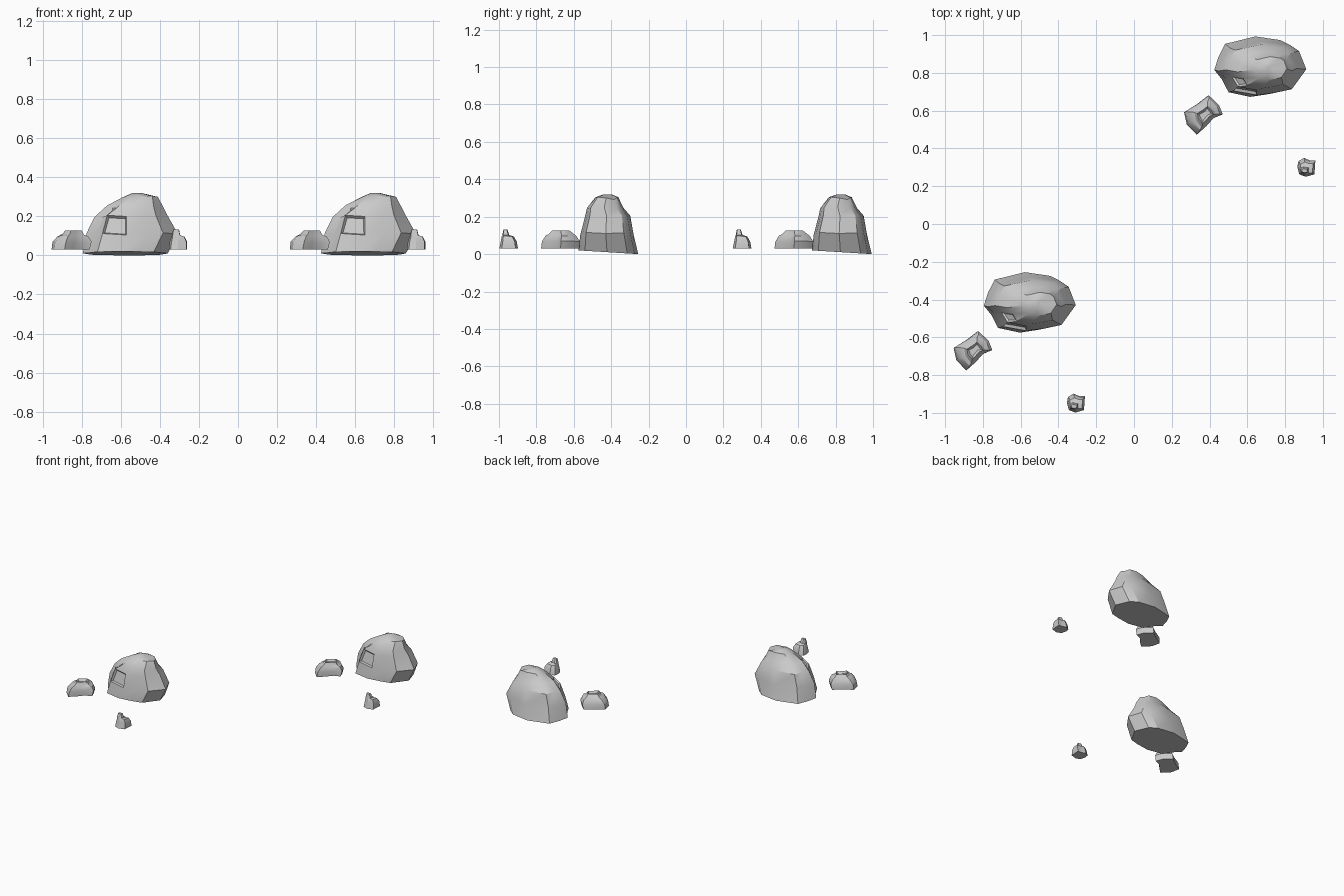
import bpy, bmesh, math, random
from mathutils import Vector

if "Cube" in bpy.data.objects:
    bpy.data.objects.remove(bpy.data.objects["Cube"])


def loft(name, outline, rings, offset, jitter, seed, tilt=0.0, dents=()):
    """Stack scaled copies of a footprint; rings are (z, x0, x1, y0, y1)."""
    rnd = random.Random(seed)
    xs, ys = [p[0] for p in outline], [p[1] for p in outline]
    bm = bmesh.new()
    loops = []
    for i, (z, x0, x1, y0, y1) in enumerate(rings):
        loop = []
        for x, y in outline:
            u = (x - min(xs)) / (max(xs) - min(xs))
            v = (y - min(ys)) / (max(ys) - min(ys))
            dz = tilt * (1 - v) if i == 0 else 0
            wob = jitter if 0 < i < len(rings) - 1 else 0
            loop.append(bm.verts.new((x0 + u * (x1 - x0), y0 + v * (y1 - y0),
                                      z + dz + rnd.uniform(-wob, wob))))
        loops.append(loop)
    n = len(outline)
    for a, b in zip(loops, loops[1:]):
        for k in range(n):
            bm.faces.new((a[k], a[(k + 1) % n], b[(k + 1) % n], b[k]))
    bm.faces.new(loops[0][::-1])
    bm.faces.new(loops[-1])
    bmesh.ops.recalc_face_normals(bm, faces=bm.faces)
    # chipped hollows: inset the face nearest each point and push it inward
    for point, depth in dents:
        f = min(bm.faces, key=lambda q: (q.calc_center_median() - Vector(point)).length)
        nrm = f.normal.copy()
        bmesh.ops.inset_region(bm, faces=[f], thickness=0.012)
        for v in f.verts:
            v.co -= nrm * depth
    me = bpy.data.meshes.new(name)
    bm.to_mesh(me)
    bm.free()
    ob = bpy.data.objects.new(name, me)
    ob.location = (offset[0], offset[1], 0)
    bpy.context.collection.objects.link(ob)
    bpy.ops.object.select_all(action='DESELECT')
    ob.select_set(True)
    bpy.context.view_layer.objects.active = ob
    bpy.ops.object.shade_smooth_by_angle(angle=math.radians(30))
    return ob


# Footprints, counter-clockwise
boulder_plan = [(-.795, -.43), (-.75, -.48), (-.71, -.55), (-.58, -.575),
                (-.47, -.56), (-.385, -.54), (-.305, -.42), (-.345, -.31),
                (-.40, -.27), (-.55, -.25), (-.73, -.29), (-.77, -.36)]
stone_plan = [(-.955, -.655), (-.94, -.72), (-.885, -.775), (-.84, -.735),
              (-.80, -.69), (-.75, -.67), (-.77, -.62), (-.825, -.568), (-.88, -.61)]
pebble_plan = [(-.355, -.945), (-.345, -.985), (-.31, -.998), (-.265, -.985),
               (-.26, -.91), (-.29, -.91), (-.32, -.897), (-.35, -.915)]

# Height sections: z, x range, y range
boulder_rings = [(0.0, -.795, -.36, -.575, -.255), (.11, -.775, -.308, -.565, -.28),
                 (.20, -.735, -.36, -.54, -.298), (.25, -.67, -.385, -.53, -.335),
                 (.297, -.59, -.41, -.485, -.362), (.32, -.54, -.495, -.44, -.40)]
stone_rings = [(.03, -.955, -.76, -.775, -.57), (.07, -.95, -.75, -.77, -.568),
               (.098, -.925, -.765, -.75, -.585), (.108, -.90, -.79, -.735, -.60),
               (.127, -.885, -.80, -.715, -.625)]
pebble_rings = [(.03, -.355, -.26, -.998, -.898), (.07, -.35, -.26, -.99, -.905),
                (.095, -.342, -.272, -.985, -.92), (.102, -.34, -.295, -.982, -.945),
                (.132, -.332, -.302, -.976, -.955)]

# Two identical clusters
for tag, off in (("front", (0, 0)), ("back", (1.22, 1.248))):
    loft("boulder_" + tag, boulder_plan, boulder_rings, off, .008, 3, .02,
         [((-.60, -.55, .155), .015), ((-.66, -.50, .22), .008)])
    loft("stone_" + tag, stone_plan, stone_rings, off, .003, 5, 0,
         [((-.845, -.675, .127), .015)])
    loft("pebble_" + tag, pebble_plan, pebble_rings, off, .003, 8)
